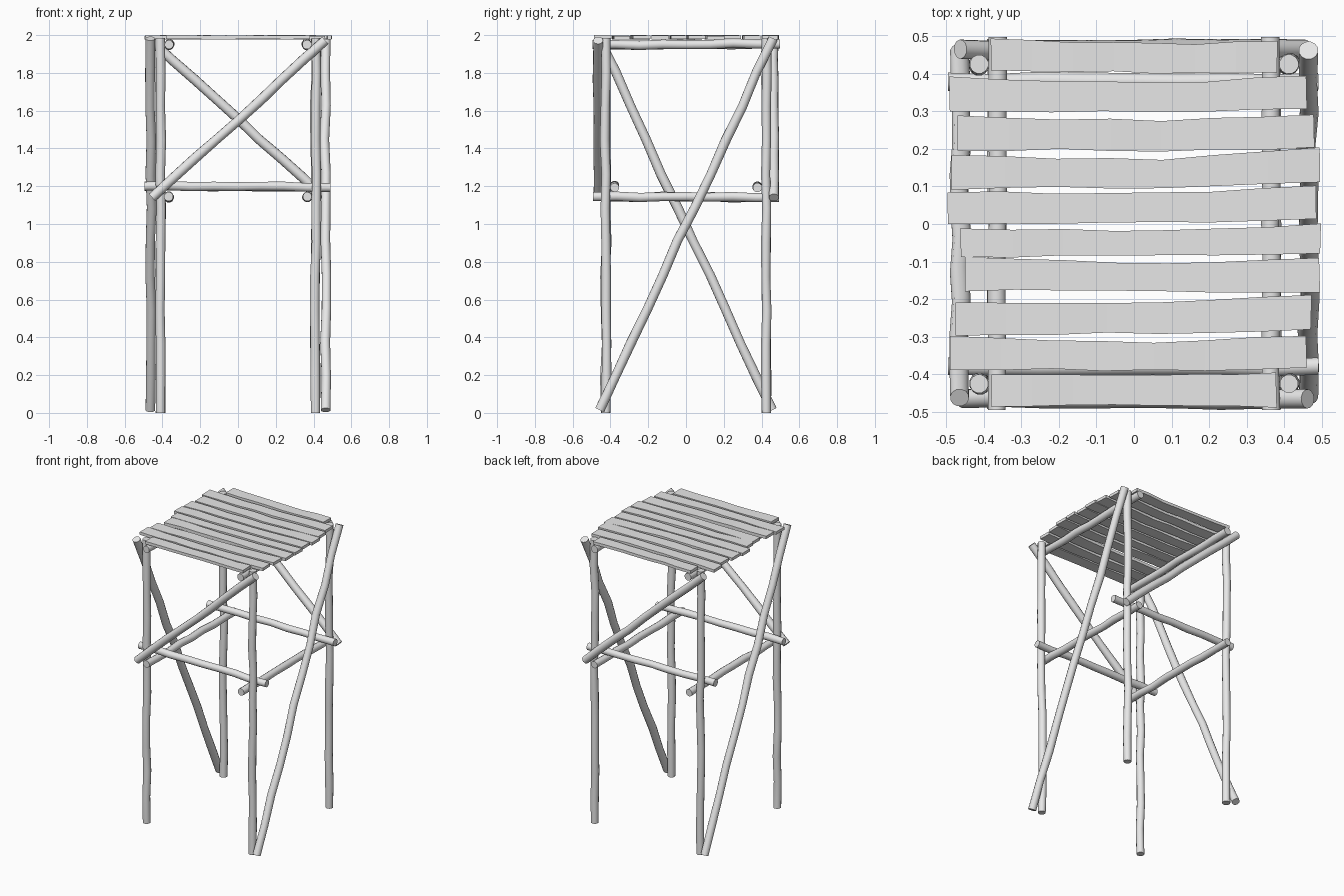
import bpy, bmesh, math, random
from mathutils import Vector

cube = bpy.data.objects.get("Cube")
if cube:
    bpy.data.objects.remove(cube, do_unlink=True)

rng = random.Random(4)

# Single bare wood colour
wood = bpy.data.materials.new("pale grey wood")
wood.use_nodes = True
GREY = (0.8, 0.8, 0.8, 1)
wood.diffuse_color = GREY
wood.node_tree.nodes["Principled BSDF"].inputs["Base Color"].default_value = GREY


def finish(name, bm):
    bmesh.ops.recalc_face_normals(bm, faces=bm.faces[:])
    mesh = bpy.data.meshes.new(name)
    bm.to_mesh(mesh)
    bm.free()
    mesh.materials.append(wood)
    obj = bpy.data.objects.new(name, mesh)
    bpy.context.collection.objects.link(obj)


def pole(name, start, end, radius=0.026, wobble=0.004, rings=9, sides=12):
    """Slightly crooked round stick between two points, with flat sawn ends."""
    start, end = Vector(start), Vector(end)
    axis = (end - start).normalized()
    side = axis.orthogonal().normalized()
    up = axis.cross(side)
    bm = bmesh.new()
    loops = []
    for i in range(rings):
        t = i / (rings - 1)
        bend = 0 if i in (0, rings - 1) else wobble
        centre = start.lerp(end, t)
        centre += side * rng.uniform(-bend, bend) + up * rng.uniform(-bend, bend)
        r = radius * rng.uniform(0.94, 1.03)
        loop = []
        for k in range(sides):
            a = math.tau * k / sides
            loop.append(bm.verts.new(centre + r * (math.cos(a) * side + math.sin(a) * up)))
        loops.append(loop)
    for a, b in zip(loops, loops[1:]):
        for k in range(sides):
            n = (k + 1) % sides
            bm.faces.new((a[k], a[n], b[n], b[k])).smooth = True
    bm.faces.new(loops[0])
    bm.faces.new(loops[-1])
    finish(name, bm)


def slat(name, x0, x1, y_left, y_mid, y_right, width):
    """Thin rough-cut board with uneven long edges."""
    bm = bmesh.new()
    sections = []
    count = 8
    for i in range(count):
        t = i / (count - 1)
        x = x0 + (x1 - x0) * t
        if t < 0.6:
            y = y_left + (y_mid - y_left) * t / 0.6
        else:
            y = y_mid + (y_right - y_mid) * (t - 0.6) / 0.4
        half = width / 2 - 0.006 * math.sin(math.pi * t)
        lo = y - half + rng.uniform(-0.003, 0.003)
        hi = y + half + rng.uniform(-0.003, 0.003)
        top = 2.0 - rng.uniform(0, 0.004)
        skew = 0.006 * (0.5 - rng.random()) if i in (0, count - 1) else 0
        corners = ((lo, top - 0.02), (hi, top - 0.02), (hi, top), (lo, top))
        sections.append([bm.verts.new((x + (skew if cy == hi else 0), cy, cz))
                         for cy, cz in corners])
    for a, b in zip(sections, sections[1:]):
        for k in range(4):
            n = (k + 1) % 4
            bm.faces.new((a[k], a[n], b[n], b[k]))
    bm.faces.new(sections[0])
    bm.faces.new(sections[-1])
    finish(name, bm)


# Upright legs
for sx, side_name in ((-1, "right"), (1, "left")):
    for sy, end_name in ((-1, "front"), (1, "back")):
        pole(f"{end_name}_{side_name}_leg", (sx * 0.41, sy * 0.425, 0),
             (sx * 0.412, sy * 0.425, 1.985), wobble=0.005, rings=12)

# Horizontal rails inside the legs
for s, side_name, end_name in ((-1, "right", "front"), (1, "left", "back")):
    pole(f"{end_name}_middle_rail", (-0.495, s * 0.378, 1.2), (0.49, s * 0.378, 1.193), 0.025)
    pole(f"{side_name}_middle_rail", (s * 0.367, -0.492, 1.145), (s * 0.367, 0.492, 1.14), 0.025)
    pole(f"{side_name}_top_rail", (s * 0.365, -0.495, 1.95), (s * 0.362, 0.497, 1.953), 0.025)

# Diagonal braces outside the legs, each pair mirrored through the centre
for s, side_name, end_name in ((1, "left", "front"), (-1, "right", "back")):
    pole(f"{side_name}_long_brace", (s * 0.464, s * -0.457, 0.015),
         (s * 0.464, s * 0.462, 1.982), wobble=0.006, rings=12)
    pole(f"{end_name}_short_brace", (s * -0.455, s * -0.465, 1.14),
         (s * 0.462, s * -0.465, 1.972))

# Seat boards from back to front: x ends, centre y at three stations, width
boards = (
    (-0.38, 0.38, 0.45, 0.44, 0.445, 0.088),
    (-0.49, 0.46, 0.345, 0.335, 0.35, 0.09),
    (-0.47, 0.48, 0.242, 0.235, 0.247, 0.092),
    (-0.485, 0.495, 0.137, 0.135, 0.157, 0.088),
    (-0.495, 0.485, 0.042, 0.043, 0.058, 0.09),
    (-0.46, 0.495, -0.05, -0.05, -0.04, 0.08),
    (-0.45, 0.495, -0.133, -0.142, -0.136, 0.09),
    (-0.475, 0.47, -0.253, -0.25, -0.235, 0.092),
    (-0.49, 0.46, -0.344, -0.352, -0.34, 0.088),
    (-0.38, 0.38, -0.443, -0.441, -0.441, 0.09),
)
for number, board in enumerate(boards, 1):
    slat(f"seat_slat_{number}", *board)
